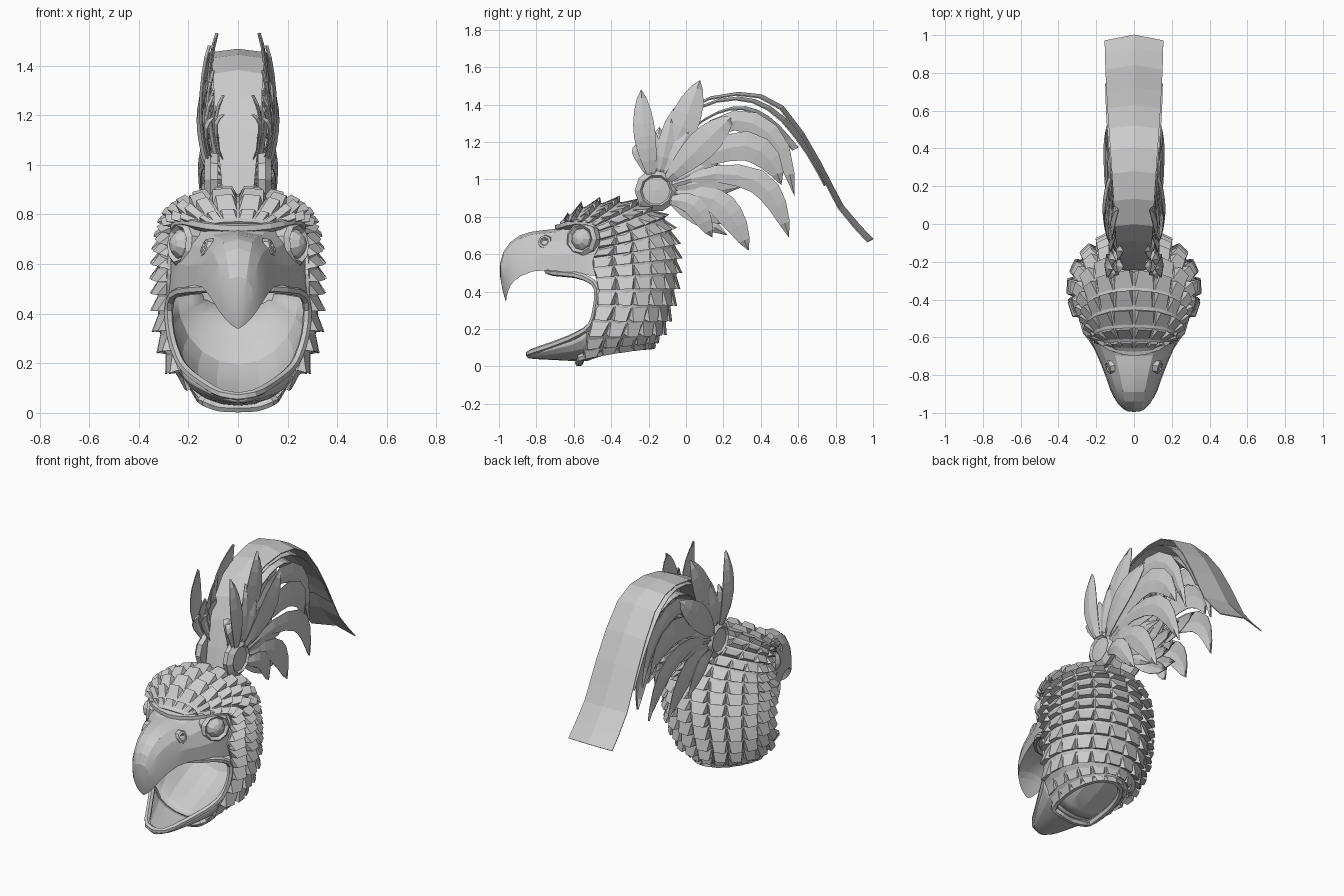
import bpy, bmesh, math
from mathutils import Vector, Matrix

if "Cube" in bpy.data.objects:
    bpy.data.objects.remove(bpy.data.objects["Cube"])

stone = bpy.data.materials.new("stone_grey")
stone.use_nodes = True
GREY = (0.6, 0.6, 0.6, 1)
stone.diffuse_color = GREY
stone.node_tree.nodes["Principled BSDF"].inputs["Base Color"].default_value = GREY


def sample(pts, t):
    """Smooth curve through points, t from 0 to 1."""
    f = t * (len(pts) - 1)
    i = min(int(f), len(pts) - 2)
    s = f - i
    a, b, c, d = (pts[max(0, min(len(pts) - 1, i + k))] for k in (-1, 0, 1, 2))
    return [q + s / 2 * (r - p + s * (2 * p - 5 * q + 4 * r - w + s * (3 * (q - r) + w - p)))
            for p, q, r, w in zip(a, b, c, d)]


def build(name, verts, faces, thick=0, mirror=False, smooth=False):
    mesh = bpy.data.meshes.new(name)
    mesh.from_pydata([tuple(v) for v in verts], [], faces)
    bm = bmesh.new()
    bm.from_mesh(mesh)
    bmesh.ops.remove_doubles(bm, verts=bm.verts, dist=0.0002)
    bmesh.ops.recalc_face_normals(bm, faces=bm.faces)
    bm.to_mesh(mesh)
    bm.free()
    mesh.materials.append(stone)
    ob = bpy.data.objects.new(name, mesh)
    bpy.context.collection.objects.link(ob)
    if thick:
        m = ob.modifiers.new("thickness", "SOLIDIFY")
        m.thickness, m.offset = thick, 0
    if mirror:
        ob.modifiers.new("mirror", "MIRROR")
    if smooth:
        bpy.ops.object.select_all(action="DESELECT")
        ob.select_set(True)
        bpy.context.view_layer.objects.active = ob
        bpy.ops.object.shade_smooth_by_angle(angle=math.radians(15))
    return ob


def loft(name, rows, closed=False, **kw):
    n = len(rows[0])
    faces = [(i * n + j, i * n + (j + 1) % n, (i + 1) * n + (j + 1) % n, (i + 1) * n + j)
             for i in range(len(rows) - 1) for j in range(n if closed else n - 1)]
    return build(name, [v for r in rows for v in r], faces, **kw)


def lathe(name, profile, segs, place):
    """Spin (radius, height) pairs and place the result, mirrored."""
    rows = [[place @ Vector((r * math.cos(k * math.tau / segs), r * math.sin(k * math.tau / segs), h))
             for k in range(segs)] for r, h in profile]
    return loft(name, rows, closed=True, mirror=True)


def facing(pos, direction):
    return Matrix.Translation(pos) @ Vector(direction).to_track_quat("Z", "Y").to_matrix().to_4x4()


def tube(name, pts, radius, steps=20, sides=6):
    """Closed rim: half a path on +x, reflected to the other side."""
    half = [Vector(sample(pts, k / steps)) for k in range(steps + 1)]
    path = half + [Vector((-p.x, p.y, p.z)) for p in half[-2:0:-1]]
    rows = []
    for i, p in enumerate(path):
        t = (path[(i + 1) % len(path)] - path[i - 1]).normalized()
        out = (p - Vector((0, -.4, .35)))
        out = (out - t * out.dot(t)).normalized()
        side = t.cross(out)
        rows.append([p + radius * (out * math.cos(a) + side * math.sin(a))
                     for a in (k * math.tau / sides for k in range(sides))])
    return loft(name, rows + rows[:1], closed=True)


# Head shell: midline (y, z) and front edge (x, y, z) of each rib, brow to nape
RIBS = [(-.67, .765, .11, -.65, .75), (-.56, .84, .20, -.60, .765), (-.38, .875, .245, -.52, .765),
        (-.20, .845, .265, -.47, .735), (-.10, .76, .275, -.46, .65), (-.06, .62, .278, -.50, .56),
        (-.06, .48, .28, -.475, .46), (-.09, .32, .275, -.475, .32), (-.14, .18, .23, -.525, .17),
        (-.18, .11, .14, -.555, .05)]


def skin(u, v):
    my, mz, ex, ey, ez = sample(RIBS, u)
    s = abs(v)
    bulge = .95 + 1.1 * math.hypot(my - ey, mz - ez)
    w = .4 + .4 * u ** 4
    p = (Vector((0, my, mz)), Vector((ex * .8, my, mz)),
         Vector((ex * bulge, my * .5 + ey * .5, mz * w + ez * (1 - w))), Vector((ex, ey, ez)))
    q = p[0] * (1 - s) ** 3 + p[1] * 3 * s * (1 - s) ** 2 + p[2] * 3 * s * s * (1 - s) + p[3] * s ** 3
    return Vector((math.copysign(q.x, v), q.y, q.z))


def normal(u, v):
    e = .004
    u, v = min(max(u, e), 1 - e), min(max(v, e - 1), 1 - e)
    n = (skin(u + e, v) - skin(u - e, v)).cross(skin(u, v + e) - skin(u, v - e)).normalized()
    return n if n.dot(skin(u, v) - Vector((0, -.35, .5))) > 0 else -n


loft("head_shell", [[skin(i / 18, j / 8) for j in range(-8, 9)] for i in range(19)], thick=.015)

# Overlapping wedge scales with lifted, narrowed tips; fewer across the short brow ribs
ROWS = 17
verts, faces = [], []
for i in range(ROWS):
    cols = 4 if i < 3 else 5 if i < 6 else 6
    for j in range(-cols, cols):
        u0, u1 = i / ROWS, min((i + 1.05) / ROWS, 1)
        v0, v1 = j / cols, (j + 1) / cols
        inset = .2 / cols
        w0, w1 = v0 + inset, v1 - inset
        lift = .04 if 0 < i < ROWS - 2 else .022
        k = len(verts)
        verts += [skin(u0, v0), skin(u0, v1),
                  skin(u1, w1) + normal(u1, w1) * lift, skin(u1, w0) + normal(u1, w0) * lift,
                  skin(u1, v1), skin(u1, v0)]
        faces += [tuple(k + a for a in f) for f in ((0, 1, 2, 3), (3, 2, 4, 5), (1, 4, 2), (0, 3, 5))]
build("scales", verts, faces)

# Upper beak and face: ridge (y, z) and lip edge (x, y, z) of each section
BEAK = [(-.45, .85, .285, -.45, .48), (-.60, .785, .265, -.54, .49), (-.70, .735, .215, -.65, .505),
        (-.80, .725, .16, -.78, .515), (-.89, .70, .125, -.88, .485), (-.96, .64, .098, -.93, .445),
        (-.995, .55, .072, -.95, .405), (-.988, .44, .04, -.96, .365), (-.962, .34, .004, -.962, .34)]
rows = []
for k in range(13):
    ty, tz, ex, ey, ez = sample(BEAK, k / 12)
    ring = []
    for j in range(-4, 5):
        a = j / 4 * math.pi / 2
        m = 1 - math.cos(a)
        ring.append((math.copysign(ex * abs(math.sin(a)) ** .8, a), ty + (ey - ty) * m, tz + (ez - tz) * m))
    ring += [(ex * c, ey, ez + .25 * ex * (1 - c * c)) for c in (.6, .2, -.2, -.6)]
    rows.append(ring)
loft("upper_beak", rows, closed=True, smooth=True)


def scoop(name, table, steps):
    """Trough from (y, rim half width, rim z, keel z) sections."""
    rows = []
    for k in range(steps + 1):
        y, w, rim, keel = sample(table, k / steps)
        rows.append([(w * math.sin(a), y, keel + (rim - keel) * (1 - math.cos(a)))
                     for a in (j / 5 * math.pi / 2 for j in range(-5, 6))])
    loft(name, rows, thick=.012, smooth=True)


# Lower beak, and the mouth floor rising behind it
scoop("lower_beak", [(-.845, .03, .065, .05), (-.80, .085, .08, .045), (-.70, .145, .12, .04),
                     (-.60, .195, .16, .035), (-.53, .235, .21, .035)], 8)
scoop("mouth_floor", [(-.53, .235, .21, .035), (-.43, .27, .36, .07), (-.29, .28, .44, .125),
                      (-.17, .24, .47, .21), (-.09, .14, .48, .42)], 7)

# Rims around the mouth and the neck opening
tube("mouth_rim", [(0, -.74, .51), (.15, -.70, .50), (.25, -.57, .485), (.278, -.48, .43), (.272, -.48, .32),
                   (.24, -.51, .22), (.2, -.59, .165), (.14, -.70, .12), (.07, -.82, .078), (0, -.84, .065)], .018)
tube("neck_rim", [skin(1, 0), skin(1, .25), skin(1, .5), skin(1, .75), skin(1, 1),
                  (.08, -.565, .025), (0, -.575, .02)], .02)

# Brow ridge above beak and eyes
rows = []
for k in range(-6, 7):
    s = abs(k) / 6
    x, y, z = sample([(0, -.69, .745), (.1, -.67, .75), (.18, -.625, .765), (.235, -.55, .775), (.262, -.48, .755)], s)
    x = math.copysign(x, k)
    rows.append([(x * (1 + d), y - o, z + h)
                 for d, o, h in ((0, -.03, .022), (.03, .01, .01), (.04, .01, -.012), (0, -.03, -.025))])
loft("brow_ridge", rows, closed=True)

# Eyes, nostrils and side rosettes
lathe("eye", [(.1, -.035), (.094, .008), (.076, .026), (.06, .008), (.056, .02), (.032, .043), (0, .052)],
      9, facing((.225, -.555, .68), (.85, -.5, .08)))
lathe("nostril", [(.05, -.03), (.036, .008), (.024, .012), (.014, 0), (0, -.004)],
      8, facing((.13, -.755, .665), (.9, -.25, .3)))
lathe("rosette", [(0, .08), (.11, .08), (.115, .11), (.085, .135), (.075, .122), (0, .128)],
      10, facing((0, -.16, .94), (1, 0, 0)))


def feather(name, path, width, x0, bow=.035, steps=8):
    """Folded pointed blade following a (y, z) path beside the head."""
    rows = []
    for k in range(steps + 1):
        t = k / steps
        a, b = sample(path, max(t - .02, 0)), sample(path, min(t + .02, 1))
        d = Vector((b[0] - a[0], b[1] - a[1])).normalized()
        y, z = sample(path, t)
        w = width * max(math.sin(math.pi * (.08 + .92 * t ** 1.25)), 0)
        x = x0 + bow * math.sin(math.pi * t)
        rows.append([(x - .01, y - d.y * w, z + d.x * w), (x, y, z), (x - .01, y + d.y * w, z - d.x * w)])
    loft(name, rows, thick=.004, mirror=True)


# Side feathers fanning from the rosettes
FAN = [([(-.18, 1.0), (-.22, 1.23), (-.24, 1.48)], .058, .12),
       ([(-.14, 1.02), (-.02, 1.28), (.075, 1.53)], .08, .09),
       ([(-.10, 1.0), (.08, 1.18), (.25, 1.34)], .08, .13),
       ([(-.10, 1.02), (.15, 1.28), (.36, 1.30), (.51, 1.16), (.58, .91)], .06, .10),
       ([(-.10, 1.0), (.12, 1.13), (.32, 1.18), (.45, 1.10), (.51, .97)], .08, .115),
       ([(-.08, .97), (.16, 1.03), (.38, .99), (.49, .86), (.55, .69)], .065, .125),
       ([(-.08, .95), (.15, .99), (.43, 1.01)], .055, .10),
       ([(-.08, .91), (.13, .90), (.25, .79), (.335, .62)], .072, .115),
       ([(-.10, .89), (.04, .86), (.14, .69)], .055, .12)]
for n, (path, width, x0) in enumerate(FAN):
    feather(f"side_feather_{n + 1}", path, width, x0)

# Two layers of shorter inner feathers around each rosette
for layer, x0, turn in (("outer", .105, 112), ("inner", .065, 104)):
    for n in range(9):
        a = math.radians(turn - n * 17)
        length = (.27, .38, .45)[min(n, 2)] - .04 * (n % 2)
        feather(f"short_{layer}_feather_{n + 1}",
                [(-.16 + r * math.cos(a), .94 + r * math.sin(a)) for r in (.07, .22, length)], .045, x0, .03, 5)


def plume(name, path, widths):
    """Long creased ribbon arching over the back."""
    rows = []
    for k in range(15):
        t = k / 14
        y, z = sample(path, t)
        w, = sample(widths, t)
        drop = .03 * t
        rows.append([(-w, y - drop, z - .015), (0, y, z), (w, y - drop, z - .015)])
    loft(name, rows, thick=.006)


# Central plumes in layers
plume("top_plume", [(-.24, .88), (-.15, 1.15), (.0, 1.38), (.28, 1.465), (.52, 1.39), (.72, 1.09), (.84, .86), (1.0, .68)],
      [(.06,), (.09,), (.105,), (.125,), (.142,), (.15,), (.155,)])
plume("middle_plume", [(-.22, .88), (-.12, 1.15), (.04, 1.37), (.28, 1.44), (.48, 1.37), (.65, 1.18), (.77, .98)],
      [(.06,), (.09,), (.12,), (.145,), (.152,)])
plume("lower_plume", [(-.20, .88), (-.08, 1.13), (.08, 1.31), (.28, 1.39), (.45, 1.33), (.6, 1.17)],
      [(.05,), (.09,), (.11,), (.11,), (.04,)])
